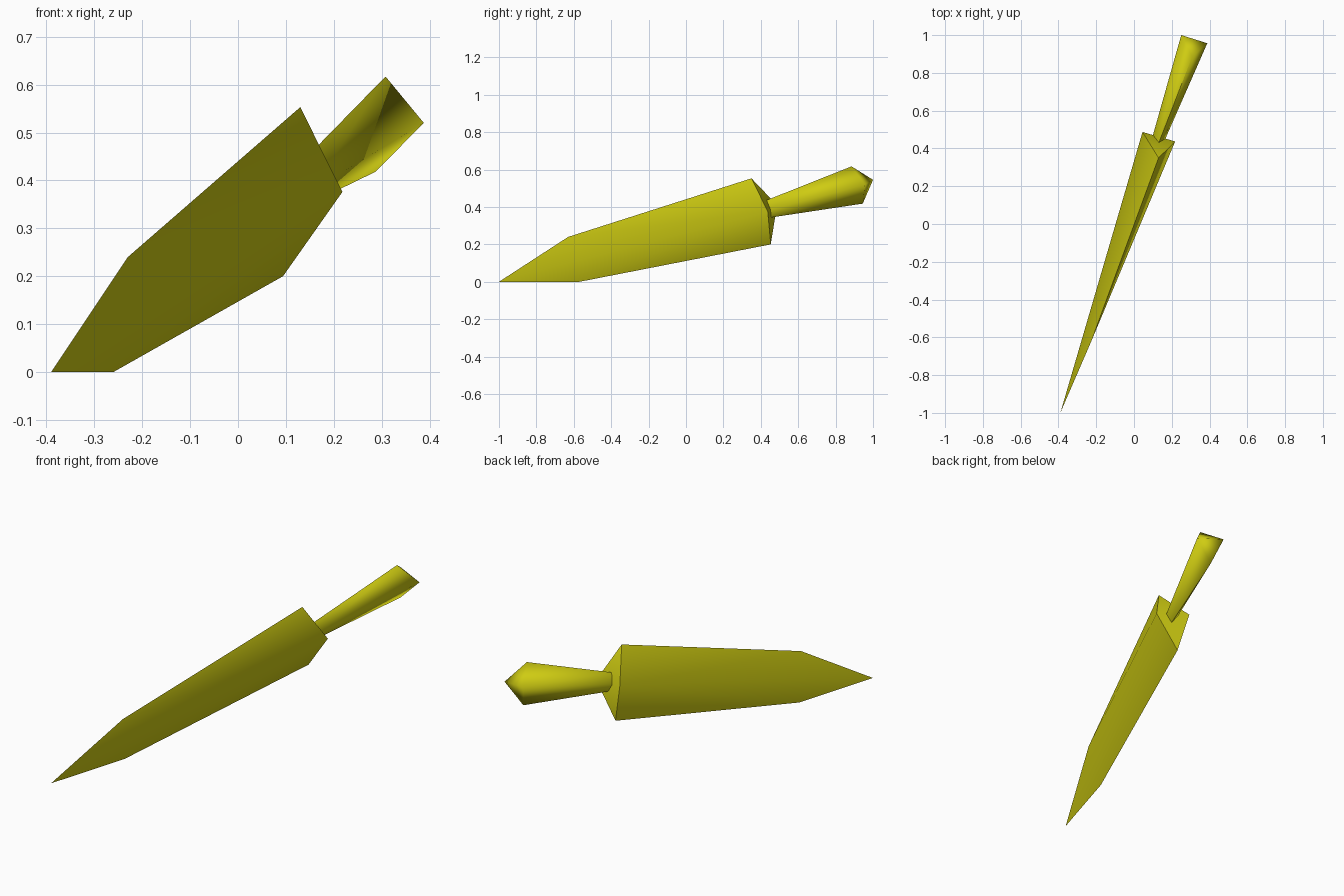
import bpy, bmesh, math
from mathutils import Vector

if "Cube" in bpy.data.objects:
    bpy.data.objects.remove(bpy.data.objects["Cube"])

brass = bpy.data.materials.new("olive_yellow")
brass.diffuse_color = (0.62, 0.60, 0.006, 1)
brass.use_nodes = True
brass.node_tree.nodes["Principled BSDF"].inputs["Base Color"].default_value = brass.diffuse_color


def build(name, points, faces):
    """Make a smooth-shaded part with crisp edges from a few corners."""
    bm = bmesh.new()
    verts = [bm.verts.new(p) for p in points]
    for f in faces:
        bm.faces.new([verts[i] for i in f])
    bmesh.ops.recalc_face_normals(bm, faces=bm.faces[:])
    mesh = bpy.data.meshes.new(name)
    bm.to_mesh(mesh)
    bm.free()
    mesh.materials.append(brass)
    obj = bpy.data.objects.new(name, mesh)
    bpy.context.collection.objects.link(obj)
    bpy.ops.object.select_all(action='DESELECT')
    obj.select_set(True)
    bpy.context.view_layer.objects.active = obj
    bpy.ops.object.shade_smooth_by_angle(angle=math.radians(80))
    return obj


# Diamond sections in the order top, right, bottom, left
END = [(0, 1, 3), (2, 3, 1)]   # swept end: two faces meeting on a ridge

# Blade: diamond heel, upper and lower shoulders, one point
heel = [(0.13, 0.35, 0.553), (0.218, 0.437, 0.376),
        (0.094, 0.453, 0.20), (0.045, 0.487, 0.41)]
shoulders = [(-0.23, -0.63, 0.24), (-0.26, -0.57, 0.0)]
tip = [(-0.39, -1.0, 0.0)]
blade_faces = list(END)
for side in (1, 3):
    blade_faces += [(0, side, 4), (side, 6, 4), (side, 5, 6), (2, 5, side)]
build("blade", heel + shoulders + tip, blade_faces)

# Handle: flares from the heel ridge to a swept diamond pommel
pommel = [Vector(p) for p in ((0.308, 0.885, 0.617), (0.388, 0.957, 0.52),
                              (0.287, 0.945, 0.418), (0.25, 1.0, 0.545))]
neck = [Vector(p) for p in ((0.139, 0.45, 0.444), (0.166, 0.451, 0.386),
                            (0.141, 0.475, 0.347), (0.10, 0.47, 0.399))]
neck = [p.lerp(n, 1.05) for p, n in zip(pommel, neck)]   # sink into the heel
handle_faces = END + [(5, 4, 7), (6, 5, 7)]
handle_faces += [(i, (i + 1) % 4, (i + 1) % 4 + 4, i + 4) for i in range(4)]
build("handle", pommel + neck, handle_faces)
